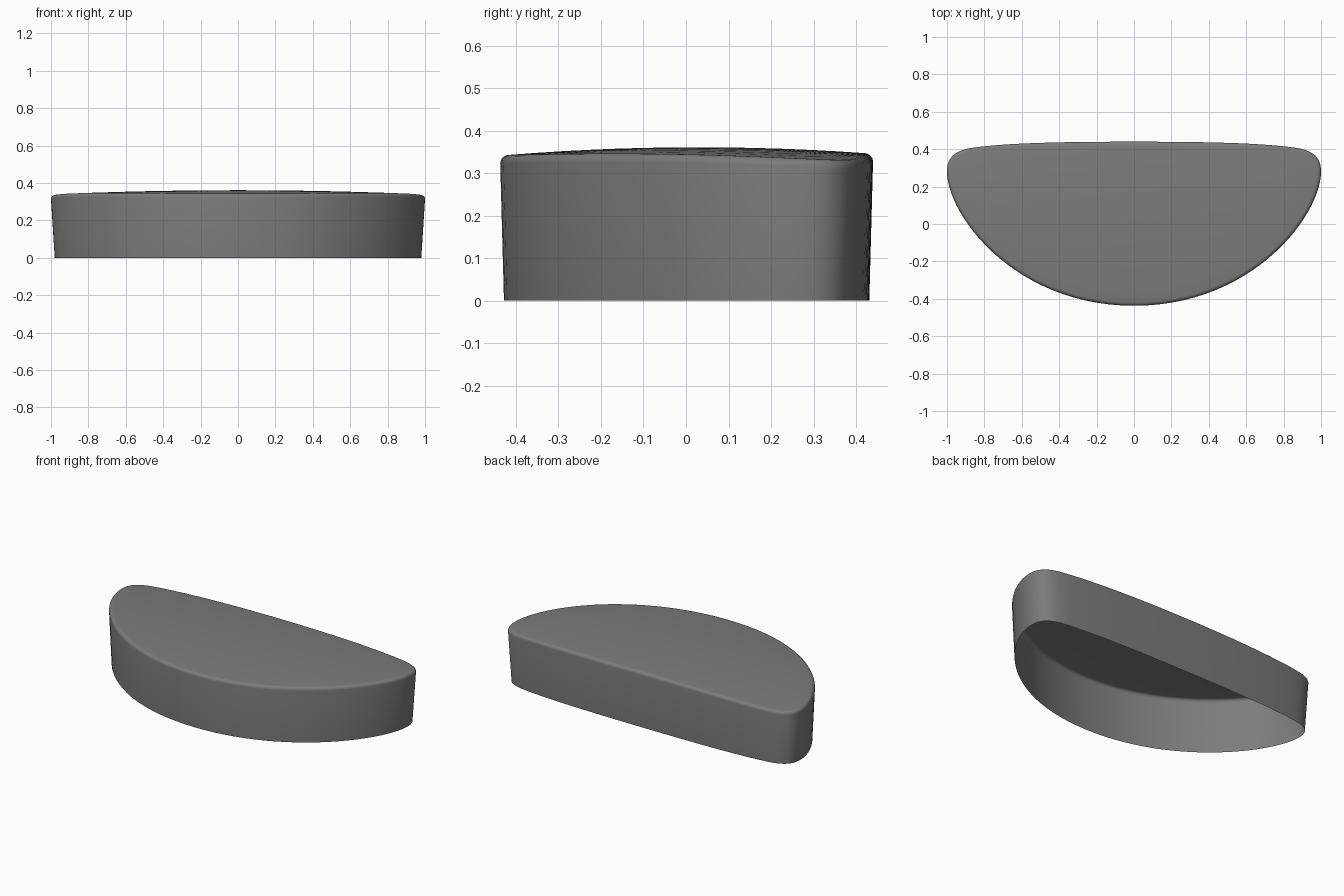
import bpy, bmesh, math
from mathutils import Vector
from mathutils.geometry import interpolate_bezier

if "Cube" in bpy.data.objects:
    bpy.data.objects.remove(bpy.data.objects["Cube"])

# Half of the plan outline, front centre to back centre, as bezier segments
SEGMENTS = [
    ((0, -0.437), (0.64, -0.437), (1.0, 0.05), (1.0, 0.28), 28),
    ((1.0, 0.28), (1.0, 0.35), (0.965, 0.388), (0.88, 0.405), 14),
    ((0.88, 0.405), (0.68, 0.437), (0.3, 0.44), (0, 0.44), 16),
]
RADIUS = 0.02      # rounding of the top rim
BASE_SCALE = 0.98  # the wall narrows slightly toward the floor


def crown(x, y):
    """Height of the gently domed top."""
    return 0.361 - 0.022 * x * x - 0.09 * (y - 0.03) ** 2


half = [Vector((0, -0.437))]
for a, b, c, d, n in SEGMENTS:
    pts = interpolate_bezier(*(Vector((*p, 0)) for p in (a, b, c, d)), n)
    half += [p.to_2d() for p in pts[1:]]
outline = half + [Vector((-p.x, p.y)) for p in half[-2:0:-1]]
count = len(outline)


def inset(i, dist):
    t = (outline[(i + 1) % count] - outline[i - 1]).normalized()
    return outline[i] + Vector((-t.y, t.x)) * dist


# Rings from the open bottom edge, up the wall, around the rim, over the top
rings = [[(p.x * BASE_SCALE, p.y * BASE_SCALE, 0) for p in outline]]
for k in range(6):
    ang = k / 5 * math.pi / 2
    ring = []
    for i in range(count):
        p = inset(i, RADIUS * (1 - math.cos(ang)))
        edge = inset(i, RADIUS)
        ring.append((p.x, p.y, crown(*edge) - RADIUS * (1 - math.sin(ang))))
    rings.append(ring)
for s in (0.85, 0.7, 0.55, 0.4, 0.25, 0.1):
    ring = []
    for i in range(count):
        p = inset(i, RADIUS) * s
        ring.append((p.x, p.y, crown(*p)))
    rings.append(ring)

bm = bmesh.new()
loops = [[bm.verts.new(co) for co in ring] for ring in rings]
for low, high in zip(loops, loops[1:]):
    for i in range(count):
        j = (i + 1) % count
        bm.faces.new((low[i], low[j], high[j], high[i]))
centre = bm.verts.new((0, 0, crown(0, 0)))
for i in range(count):
    bm.faces.new((loops[-1][i], loops[-1][(i + 1) % count], centre))

mesh = bpy.data.meshes.new("cap_shell")
bm.to_mesh(mesh)
bm.free()
mesh.shade_smooth()

grey = bpy.data.materials.new("dark_grey")
grey.diffuse_color = (0.2, 0.2, 0.2, 1)
grey.use_nodes = True
grey.node_tree.nodes["Principled BSDF"].inputs["Base Color"].default_value = grey.diffuse_color
mesh.materials.append(grey)
shell = bpy.data.objects.new("cap_shell", mesh)
bpy.context.collection.objects.link(shell)
